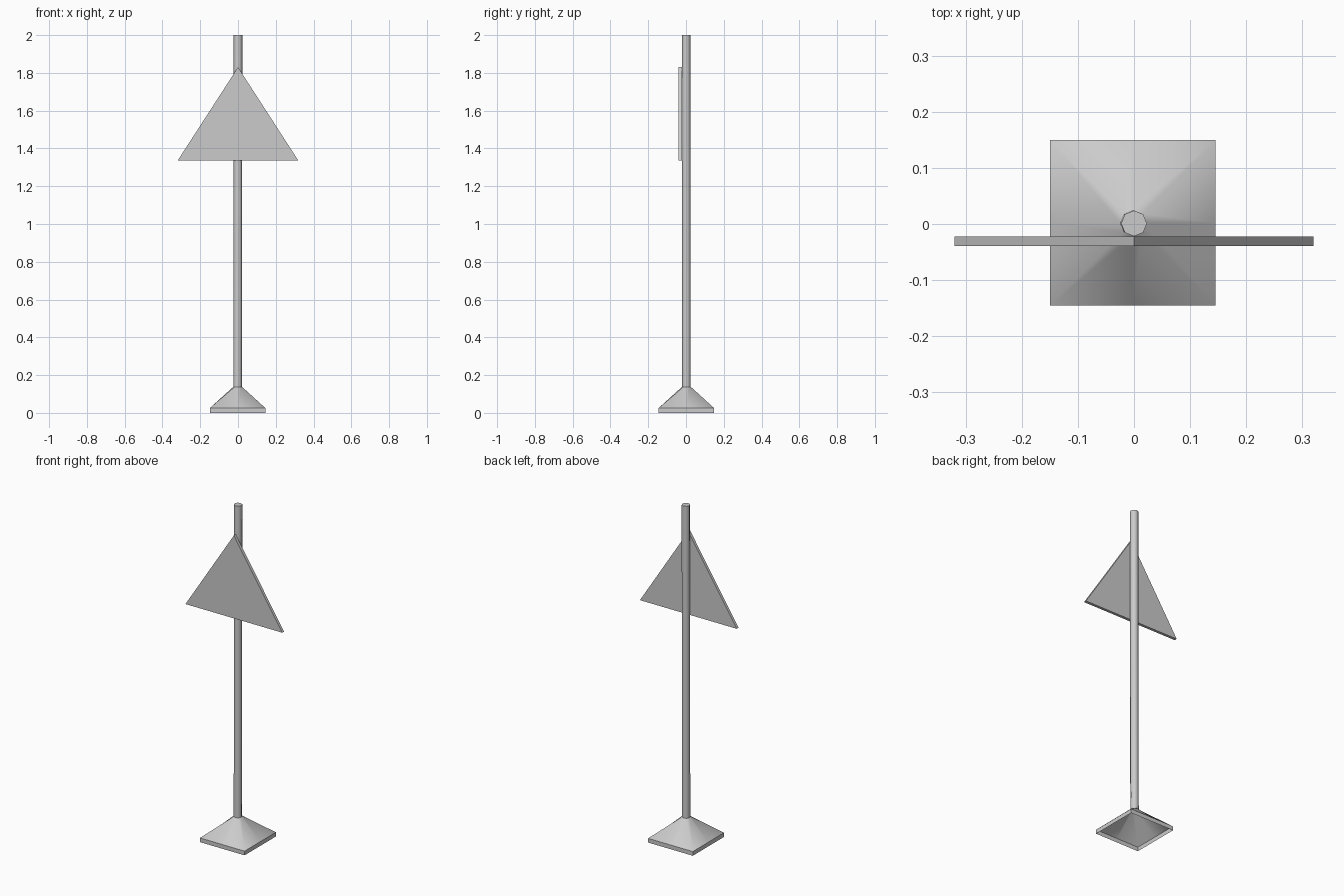
import bpy, bmesh
from math import sin, cos, pi, hypot

if "Cube" in bpy.data.objects:
    bpy.data.objects.remove(bpy.data.objects["Cube"])

CX, CY = -0.002, 0.002  # base centre (the post leans very slightly)


def finish(name, bm):
    bmesh.ops.recalc_face_normals(bm, faces=bm.faces)
    mesh = bpy.data.meshes.new(name)
    bm.to_mesh(mesh)
    bm.free()
    obj = bpy.data.objects.new(name, mesh)
    bpy.context.collection.objects.link(obj)
    return obj


def ring(bm, r, z, cx, cy, square=False):
    """Eight points as an octagon, or stretched out to a square."""
    verts = []
    for i in range(8):
        a = i * pi / 4
        x, y = cos(a), sin(a)
        k = r / max(abs(x), abs(y)) if square else r
        verts.append(bm.verts.new((cx + x * k, cy + y * k, z)))
    return verts


def loft(bm, lower, upper):
    for i in range(8):
        j = (i + 1) % 8
        f = bm.faces.new((lower[i], lower[j], upper[j], upper[i]))
        f.smooth = True


def sharpen(bm, verts):
    for i in range(8):
        bm.edges.get((verts[i], verts[(i + 1) % 8])).smooth = False


# Base: open-bottomed pyramid foot with a low square rim
bm = bmesh.new()
bottom = ring(bm, 0.1475, 0.0, CX, CY, True)
rim = ring(bm, 0.1475, 0.025, CX, CY, True)
neck = ring(bm, 0.023, 0.138, CX, CY)
loft(bm, bottom, rim)
loft(bm, rim, neck)
sharpen(bm, rim)
for i in (1, 3, 5, 7):
    bm.edges.get((bottom[i], rim[i])).smooth = False
finish("base", bm)

# Post: eight-sided pole with a flat cap
bm = bmesh.new()
foot = ring(bm, 0.023, 0.138, CX, CY)
top = ring(bm, 0.023, 2.0, 0.0, 0.001)
loft(bm, foot, top)
bm.faces.new(top)
sharpen(bm, top)
finish("post", bm)

# Sign: flat triangular panel fixed to the front of the post
bm = bmesh.new()
outline = [(-0.32, 1.335), (0.32, 1.335), (0.0, 1.83)]
panel = bm.faces.new([bm.verts.new((x, -0.039, z)) for x, z in outline])
ext = bmesh.ops.extrude_face_region(bm, geom=[panel], use_keep_orig=True)
moved = [v for v in ext["geom"] if isinstance(v, bmesh.types.BMVert)]
bmesh.ops.translate(bm, verts=moved, vec=(0, 0.017, 0))
finish("sign_panel", bm)
